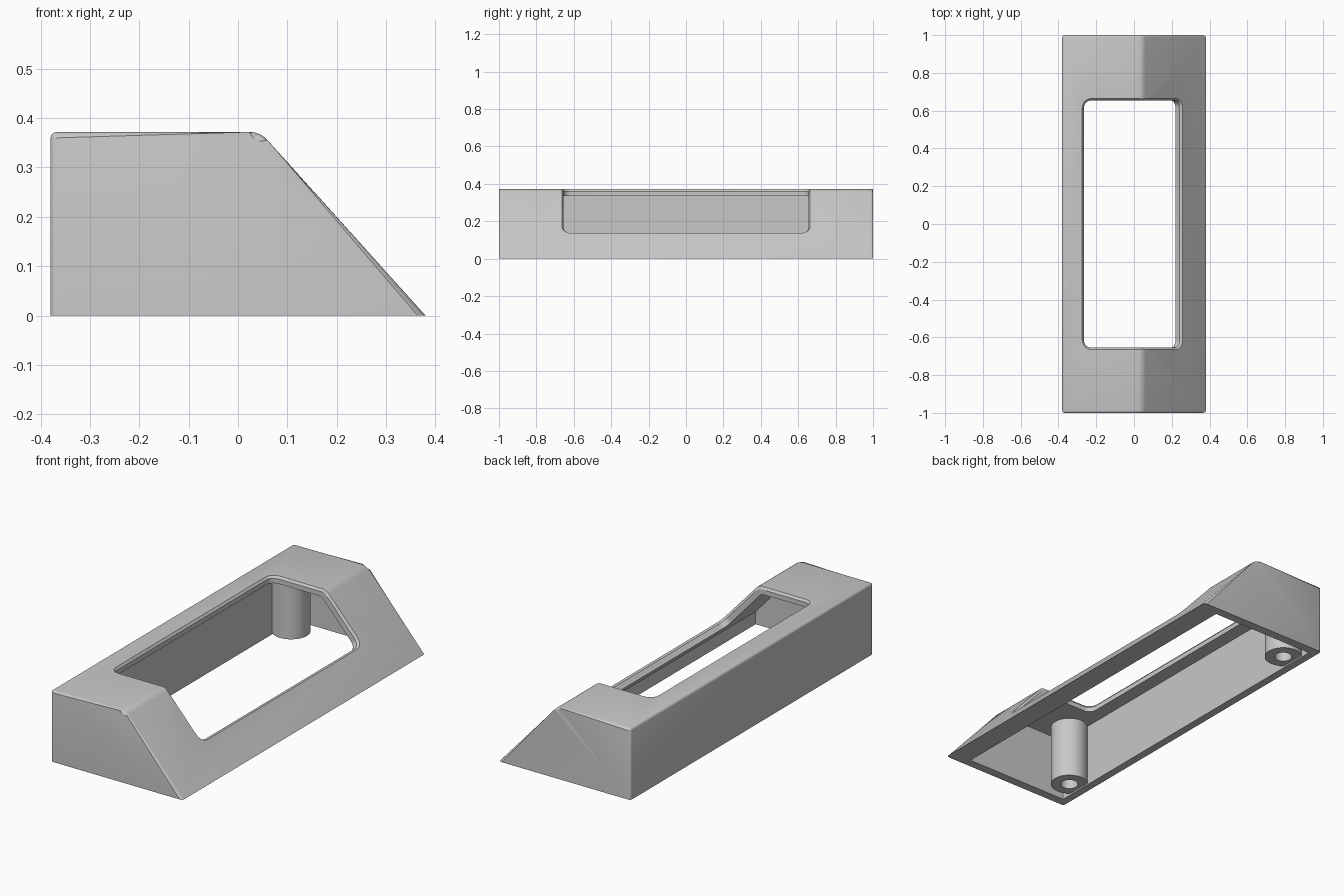
import bpy, bmesh, math
from mathutils import Matrix, Vector

cube = bpy.data.objects.get("Cube")
if cube:
    bpy.data.objects.remove(cube)

# Single plain grey material
GREY = (0.58, 0.58, 0.58, 1)
grey = bpy.data.materials.new("plain_grey")
grey.use_nodes = True
grey.diffuse_color = GREY
shader = grey.node_tree.nodes["Principled BSDF"]
shader.inputs["Base Color"].default_value = GREY
shader.inputs["Roughness"].default_value = 0.6

HX, HY, H = 0.38, 1.0, 0.372         # half width, half length, height
CREST = 0.045                        # where the top meets the slope
WALL, END, ROOF = 0.042, 0.047, 0.037
down = Vector((HX - CREST, 0, -H)).normalized()   # down the slope
out = Vector((-down.z, 0, down.x))                # slope normal


def make(name, bm):
    bmesh.ops.recalc_face_normals(bm, faces=bm.faces[:])
    me = bpy.data.meshes.new(name)
    bm.to_mesh(me)
    bm.free()
    me.materials.append(grey)
    ob = bpy.data.objects.new(name, me)
    bpy.context.collection.objects.link(ob)
    return ob


def loft(bm, rings, closed=False):
    """Skin a list of point rings; cap the ends or join last to first."""
    vr = [[bm.verts.new(p) for p in r] for r in rings]
    n = len(vr[0])
    pairs = list(zip(vr, vr[1:])) + ([(vr[-1], vr[0])] if closed else [])
    for a, b in pairs:
        for i in range(n):
            j = (i + 1) % n
            bm.faces.new((a[i], a[j], b[j], b[i]))
    if not closed:
        bm.faces.new(vr[0])
        bm.faces.new(vr[-1])


def prism(profile, half):
    bm = bmesh.new()
    loft(bm, [[(x, y, z) for x, z in profile] for y in (-half, half)])
    return bm


def rounded_rect(x0, x1, hy, r, seg=6):
    pts = []
    for k, (cx, cy) in enumerate(((x1 - r, hy - r), (x0 + r, hy - r),
                                  (x0 + r, r - hy), (x1 - r, r - hy))):
        for i in range(seg + 1):
            a = math.pi / 2 * (k + i / seg)
            pts.append((cx + r * math.cos(a), cy + r * math.sin(a)))
    return pts


def window_cutter(name, x0, x1, matrix):
    """Rounded opening that flares near the surface at local z = 0."""
    bm = bmesh.new()
    rings = []
    for grow, z in ((0, -0.15), (0, -0.012), (0.009, 0), (0.009, 0.08)):
        ring = rounded_rect(x0 - grow, x1 + grow, 0.655 + grow, 0.04 + grow)
        rings.append([matrix @ Vector((x, y, z)) for x, y in ring])
    loft(bm, rings)
    return make(name, bm)


def cut(target, tool):
    tool.hide_render = True
    mod = target.modifiers.new("cut", 'BOOLEAN')
    mod.operation, mod.solver, mod.object = 'DIFFERENCE', 'EXACT', tool
    bpy.context.view_layer.objects.active = target
    bpy.ops.object.modifier_apply(modifier=mod.name)
    bpy.data.objects.remove(tool)


def smooth(ob):
    bpy.ops.object.select_all(action='DESELECT')
    ob.select_set(True)
    bpy.context.view_layer.objects.active = ob
    bpy.ops.object.shade_smooth_by_angle(angle=math.radians(32))


# Outer body: wedge profile with a rounded crest
crest = Vector((CREST, 0, H))
a, b = crest - Vector((0.022, 0, 0)), crest + down * 0.022
arc = [a * (1 - t) ** 2 + crest * 2 * t * (1 - t) + b * t ** 2
       for t in (0, 0.25, 0.5, 0.75, 1)]
profile = [(-HX, 0), (-HX, H)] + [(p.x, p.z) for p in arc] + [(HX, 0)]
bm = prism(profile, HY)
soft = []
for e in bm.edges:
    p, q = (v.co for v in e.verts)
    on_base = p.z < 0.001 and q.z < 0.001
    on_end = abs(p.y - q.y) < 0.001
    back_top = all(c.x < -HX + 0.001 and c.z > H - 0.001 for c in (p, q))
    if (on_end and not on_base) or back_top:
        soft.append(e)
bmesh.ops.bevel(bm, geom=soft, offset=0.012, segments=3, profile=0.5,
                affect='EDGES', clamp_overlap=True)
body = make("housing_shell", bm)

# Hollow interior, open underneath
inner_crest = H - ROOF


def inner_x(z):
    return CREST + (H - z) * (HX - CREST) / H - 0.055


lip = 0.265
lip_z = H - (lip + 0.055 - CREST) * H / (HX - CREST)
cavity = make("cavity_cutter", prism(
    [(WALL - HX, -0.1), (WALL - HX, inner_crest),
     (inner_x(inner_crest), inner_crest), (lip, lip_z), (lip, -0.1)], HY - END))
cut(body, cavity)

# Window running over the top and down the slope
cut(body, window_cutter("top_window_cutter", -0.265, 0.12,
                        Matrix.Translation((0, 0, H))))
frame = Matrix((down, (0, 1, 0), out)).transposed().to_4x4()
frame.translation = crest
cut(body, window_cutter("slope_window_cutter", -0.1, 0.307, frame))
smooth(body)

# Hollow screw posts at both ends
for name, y in (("front_screw_post", -0.83), ("rear_screw_post", 0.83)):
    bm = bmesh.new()
    rings = []
    for r, z in ((0.092, 0.008), (0.092, 0.35), (0.043, 0.35), (0.043, 0.008)):
        rings.append([(-0.275 + r * math.cos(t), y + r * math.sin(t), z)
                      for t in (math.tau * i / 40 for i in range(40))])
    loft(bm, rings, closed=True)
    smooth(make(name, bm))
